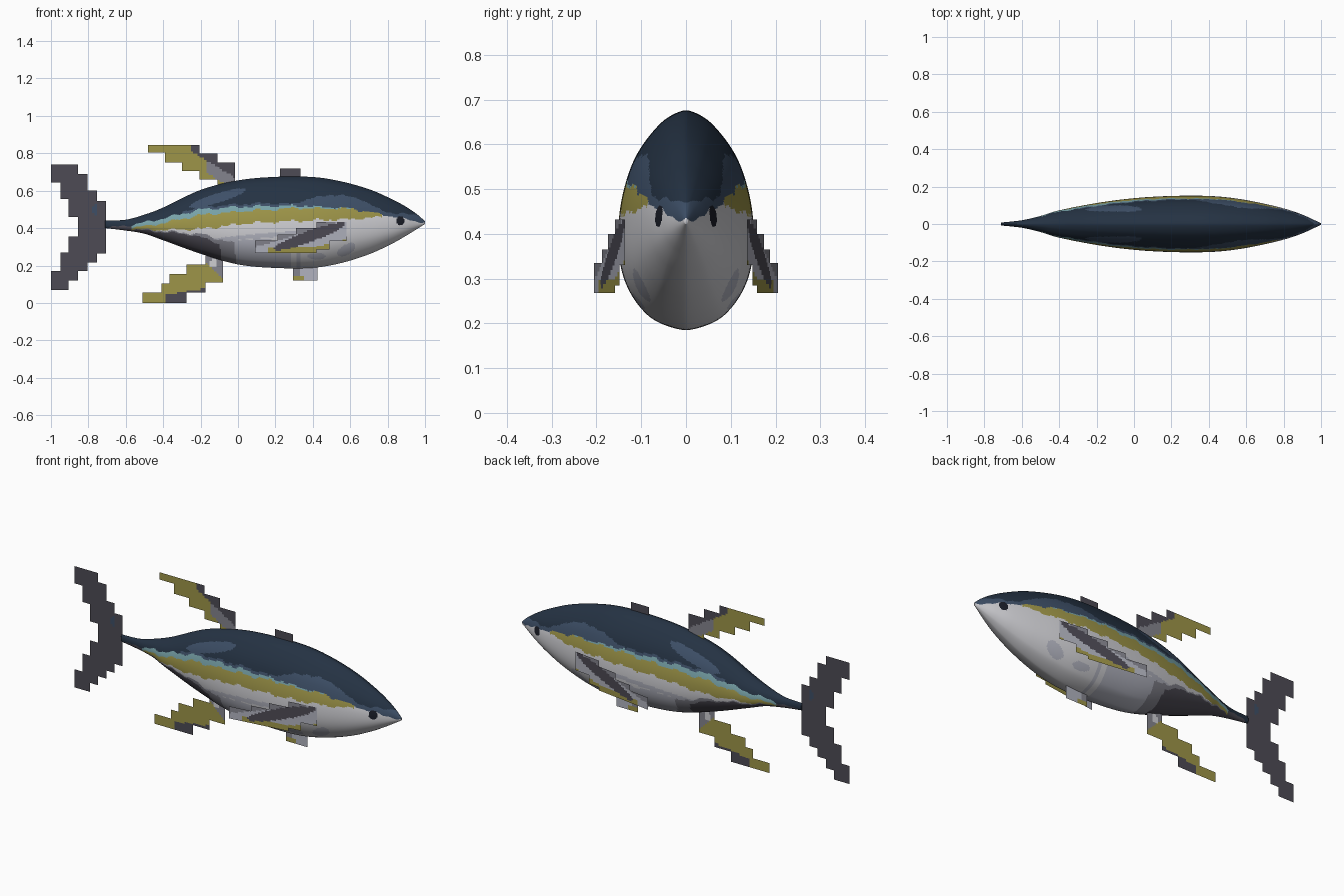
import bpy, bmesh, math

cube = bpy.data.objects.get("Cube")
if cube:
    bpy.data.objects.remove(cube)

COLOURS = {
    "navy": (.018, .032, .056), "slate": (.047, .078, .135),
    "aqua": (.19, .37, .40), "yellow": (.34, .30, .065),
    "pale": (.62, .62, .65), "silver": (.44, .45, .52),
    "grey": (.23, .23, .27), "charcoal": (.075, .07, .09),
    "eye_black": (.01, .012, .02),
}
NAMES = list(COLOURS)
MATS = []
for name, rgb in COLOURS.items():
    m = bpy.data.materials.new(name)
    m.use_nodes = True
    m.diffuse_color = (*rgb, 1)
    bsdf = m.node_tree.nodes["Principled BSDF"]
    bsdf.inputs["Base Color"].default_value = (*rgb, 1)
    bsdf.inputs["Roughness"].default_value = .7
    MATS.append(m)


def finish(name, bm, rule, smooth=False):
    """Colour each face by a rule on its centre and make the object."""
    for f in bm.faces:
        c = f.calc_center_median()
        f.material_index = NAMES.index(rule(c.x, c.y, c.z))
        f.smooth = smooth
    mesh = bpy.data.meshes.new(name)
    bm.to_mesh(mesh)
    bm.free()
    for m in MATS:
        mesh.materials.append(m)
    ob = bpy.data.objects.new(name, mesh)
    bpy.context.collection.objects.link(ob)
    return ob


def spline(rows, u):
    """Smooth curve through rows, u from 0 to 1."""
    s = u * (len(rows) - 1)
    i = min(int(s), len(rows) - 2)
    t = s - i
    p = [rows[max(0, min(len(rows) - 1, i + k))] for k in (-1, 0, 1, 2)]
    return [b + .5 * t * (c - a + t * (2*a - 5*b + 4*c - d + t * (3*(b - c) + d - a)))
            for a, b, c, d in zip(*p)]


def line(points, x):
    """Height of a straight-segment line at x."""
    for (a, p), (b, q) in zip(points, points[1:]):
        if x <= b:
            return p + (q - p) * max(0, (x - a) / (b - a))
    return points[-1][1]


def blob(x, z, cx, cz, rx, rz, slope=0):
    return ((x - cx) / rx) ** 2 + ((z - cz - slope * (x - cx)) / rz) ** 2 < 1


# Body: x, top, bottom, half width
STATIONS = [
    (-.71, .44, .40, .008), (-.6, .445, .387, .02), (-.5, .472, .37, .043),
    (-.4, .51, .335, .073), (-.2, .604, .263, .112), (0, .655, .206, .138),
    (.2, .674, .187, .15), (.4, .673, .188, .15), (.55, .65, .213, .136),
    (.7, .608, .26, .108), (.82, .556, .315, .078), (.9, .513, .36, .05),
    (.96, .472, .397, .023), (1, .436, .422, .004),
]
SECTION = [(0,), (.56,), (.93,), (.99,), (.8,), (.4,), (0,)]

# Edges of the painted bands along the flank
BACK_EDGE = [(-.71, .40), (-.6, .412), (-.47, .436), (-.2, .5), (.06, .516),
             (.33, .52), (.6, .505), (.8, .468), (.88, .45), (1, .43)]
AQUA_EDGE = [(-.6, .40), (-.47, .413), (-.2, .47), (.06, .493), (.33, .507), (.6, .503)]
YELLOW_EDGE = [(-.6, .395), (-.42, .39), (-.2, .395), (.06, .428), (.33, .44),
               (.6, .447), (.78, .46)]
SLATE_EDGE = [(.25, .51), (.33, .545), (.5, .58), (.65, .56), (.74, .505), (.85, .475)]
TAIL_EDGE = [(-.71, .41), (-.47, .385), (-.25, .365), (-.1, .32), (-.08, .2)]


def body_colour(x, y, z):
    ragged = .005 * math.sin(41 * x) + .003 * math.sin(97 * x + 1)
    h = z + ragged
    if blob(x, z, .868, .44, .022, .024):
        return "eye_black"
    if h > line(BACK_EDGE, x):
        if x > .25 and h < line(SLATE_EDGE, x):
            return "slate"
        if blob(x, z, -.11, .56, .15, .026, .3):
            return "slate"
        if -.3 < x < .27 and h < line(BACK_EDGE, x) + .014:
            return "slate"
        return "navy"
    if x < -.57:
        return "charcoal"
    if x < .62 and h > line(AQUA_EDGE, x):
        return "aqua"
    if x < .77 and h > line(YELLOW_EDGE, x):
        return "yellow"
    if x < -.08 + ragged * 3 and h < line(TAIL_EDGE, x):
        return "charcoal"
    if x < .02 and h < line(TAIL_EDGE, x + ragged - .07):
        return "grey"
    if blob(x, z, .58, .285, .05, .03, .4) or blob(x, z, .42, .25, .05, .018):
        return "silver"
    if x < .3 + ragged * 5 and h < .34:
        return "silver"
    if blob(x, z, .2, .365, .35, .012, .08):
        return "silver"
    return "pale"


RINGS, HALF = 260, 100
bm = bmesh.new()
rings = []
for i in range(RINGS + 1):
    x, top, low, wide = spline(STATIONS, i / RINGS)
    ring = []
    for j in range(2 * HALF):
        u = j / HALF if j <= HALF else 2 - j / HALF
        y = wide * max(0, spline(SECTION, u)[0]) * (1 if j <= HALF else -1)
        z = low + (top - low) * (1 - math.cos(math.pi * u)) / 2
        ring.append(bm.verts.new((x, y, z)))
    rings.append(ring)
for a, b in zip(rings, rings[1:]):
    for j in range(2 * HALF):
        k = (j + 1) % (2 * HALF)
        bm.faces.new((a[j], b[j], b[k], a[k]))
bm.faces.new(rings[0])
bm.faces.new(rings[-1])
bmesh.ops.recalc_face_normals(bm, faces=bm.faces)
finish("body", bm, body_colour, True)


def fin(name, columns, rule, place=lambda x: 0, cell=.012):
    """Stepped flat fin: columns of (x0, x1, z0, z1) cut into small cells."""
    bm = bmesh.new()
    for x0, x1, z0, z1 in columns:
        nx = max(1, round((x1 - x0) / cell))
        nz = max(1, round((z1 - z0) / cell))
        grid = [[bm.verts.new((x, place(x), z0 + (z1 - z0) * j / nz))
                 for j in range(nz + 1)]
                for x in (x0 + (x1 - x0) * i / nx for i in range(nx + 1))]
        for a, b in zip(grid, grid[1:]):
            for j in range(nz):
                bm.faces.new((a[j], b[j], b[j + 1], a[j + 1]))
    return finish(name, bm, rule)


# Tail fin
fin("tail_fin", [
    (-1, -.95, .645, .74), (-1, -.95, .07, .17),
    (-.95, -.905, .555, .74), (-.95, -.905, .07, .27),
    (-.905, -.855, .46, .74), (-.905, -.855, .12, .355),
    (-.855, -.805, .17, .69), (-.805, -.755, .215, .60),
    (-.755, -.705, .265, .545)],
    lambda x, y, z: "slate" if blob(x, z, -.765, .5, .012, .03) else "charcoal")


# Long swept fins above and below
def upper_colour(x, y, z):
    edge = .80 - .6 * (x + .2)
    if x > -.25 and z > edge - .02:
        return "charcoal"
    return "grey" if x > -.17 and z > edge - .085 else "yellow"


def lower_colour(x, y, z):
    if x > -.39 and z < .045 + .15 * (x + .39):
        return "charcoal"
    if blob(x, z, -.13, .21, .02, .025):
        return "pale"
    return "grey" if z > .13 - .9 * (x + .08) and x > -.19 else "yellow"


fin("rear_dorsal_fin", [
    (-.48, -.39, .805, .845), (-.39, -.30, .75, .845), (-.30, -.205, .705, .845),
    (-.205, -.11, .66, .80), (-.11, -.015, .6, .75)], upper_colour)
fin("anal_fin", [
    (-.51, -.41, 0, .055), (-.41, -.365, 0, .105), (-.365, -.275, 0, .155),
    (-.275, -.175, .055, .205), (-.175, -.08, .11, .26)], lower_colour)

# Small fins
fin("front_dorsal_fin", [(.225, .335, .65, .72)], lambda x, y, z: "charcoal")
fin("pelvic_fin", [(.295, .425, .12, .22)],
    lambda x, y, z: "yellow" if z < .14 and x < .35 else
    "grey" if x < .33 else "silver")


# Side fins, spreading outward toward the rear
def side_colour(x, y, z):
    if blob(x, z, .38, .355, .19, .032, .35):
        return "charcoal"
    if z < .295 + .25 * max(0, x - .4) and x > .16:
        return "yellow"
    return "grey" if z > .3 + .3 * (x - .1) else "silver"


for side, sign in (("left", 1), ("right", -1)):
    fin(side + "_pectoral_fin", [
        (.09, .21, .268, .335), (.21, .31, .268, .365), (.31, .42, .268, .40),
        (.42, .49, .285, .432), (.49, .58, .33, .432)],
        side_colour, lambda x, s=sign: s * (.205 - .14 * (x - .09)), .01)
